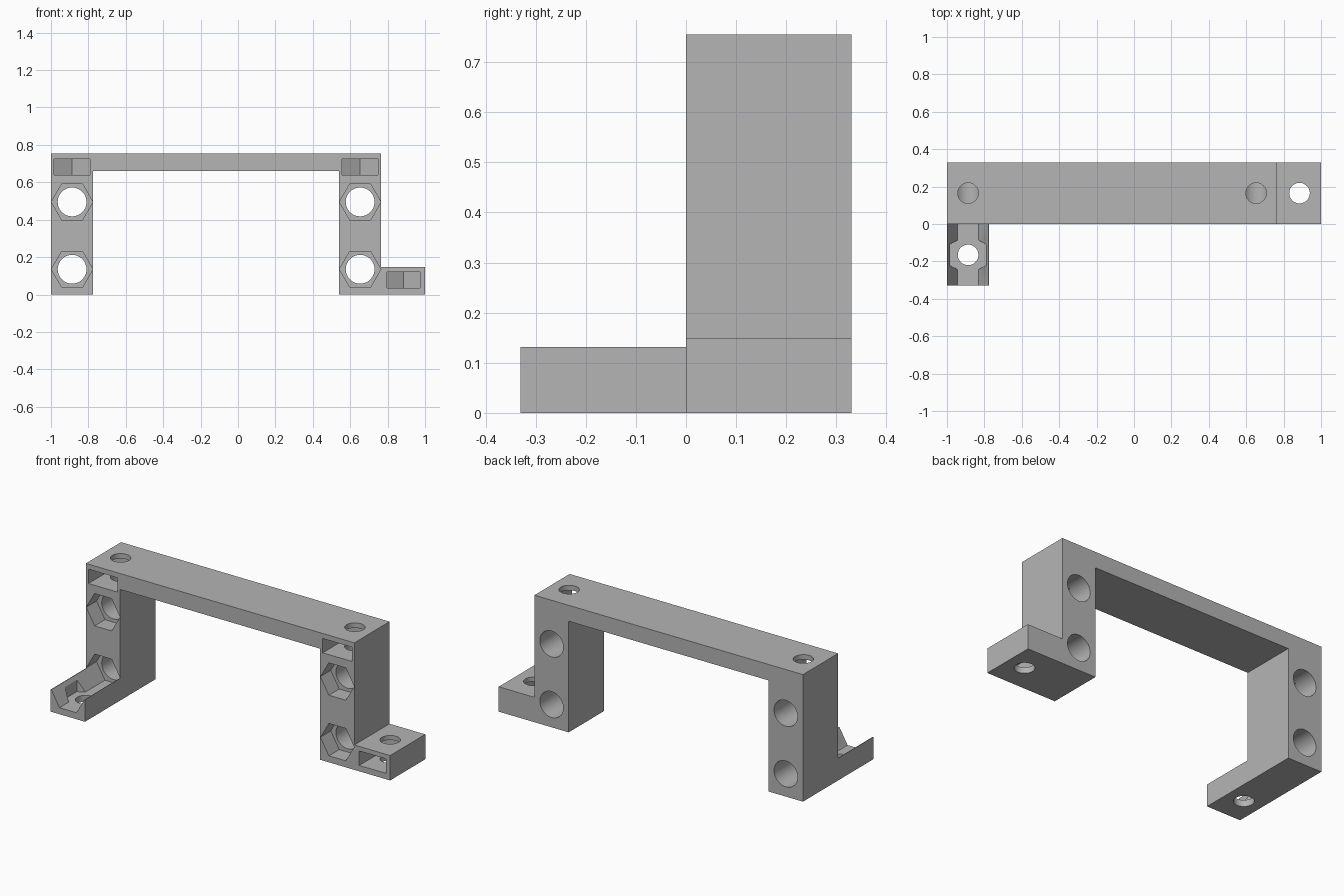
import bpy, bmesh, math
from mathutils import Vector

if "Cube" in bpy.data.objects:
    bpy.data.objects.remove(bpy.data.objects["Cube"], do_unlink=True)

grey = bpy.data.materials.new("plain_grey")
grey.use_nodes = True
colour = (0.46, 0.46, 0.46, 1)
grey.diffuse_color = colour
grey.node_tree.nodes["Principled BSDF"].inputs["Base Color"].default_value = colour

POST_L, POST_R, FOOT_R = -0.887, 0.653, 0.885   # centre lines
DEPTH, MID = 0.33, 0.165
LOW, HIGH = 0.135, 0.495                        # bolt heights
HEX, BOLT, PIN = 0.111, 0.077, 0.055            # radii


def prism(name, outline, axis, start, end):
    """Extrude a 2D outline along y (outline in x, z) or z (outline in x, y)."""
    bm = bmesh.new()
    place = (lambda a, b: (a, start, b)) if axis == "y" else (lambda a, b: (a, b, start))
    step = Vector((0, end - start, 0) if axis == "y" else (0, 0, end - start))
    face = bm.faces.new([bm.verts.new(place(a, b)) for a, b in outline])
    top = bmesh.ops.extrude_face_region(bm, geom=[face])["geom"]
    bmesh.ops.translate(bm, vec=step, verts=[g for g in top if isinstance(g, bmesh.types.BMVert)])
    bmesh.ops.recalc_face_normals(bm, faces=bm.faces)
    mesh = bpy.data.meshes.new(name)
    bm.to_mesh(mesh)
    bm.free()
    mesh.materials.append(grey)
    obj = bpy.data.objects.new(name, mesh)
    bpy.context.collection.objects.link(obj)
    return obj


def ring(a, b, radius, sides=48, turn=0.0):
    return [(a + radius * math.cos(turn + math.tau * i / sides),
             b + radius * math.sin(turn + math.tau * i / sides)) for i in range(sides)]


def combine(target, tool, operation="DIFFERENCE"):
    mod = target.modifiers.new("combine", "BOOLEAN")
    mod.operation, mod.solver, mod.object = operation, "EXACT", tool
    bpy.context.view_layer.objects.active = target
    bpy.ops.object.modifier_apply(modifier=mod.name)
    bpy.data.objects.remove(tool, do_unlink=True)


def nut_slot(x, half, z0, z1):
    """Slot open to the front whose inner end is half a hexagon."""
    slope = half / math.sqrt(3)
    outline = [(x - half, -0.1), (x + half, -0.1), (x + half, MID + slope),
               (x, MID + 2 * slope), (x - half, MID + slope)]
    combine(frame, prism("nut_slot", outline, "z", z0, z1))


# Arch with the side foot, then the forward foot
frame = prism("bracket_frame", [
    (-1, 0), (-0.775, 0), (-0.775, 0.66), (0.54, 0.66), (0.54, 0), (1, 0),
    (1, 0.148), (0.765, 0.148), (0.765, 0.755), (-1, 0.755)], "y", 0, DEPTH)
foot = prism("front_foot", [(-1, 0), (-0.775, 0), (-0.775, 0.132), (-1, 0.132)], "y", -DEPTH, 0.1)
combine(frame, foot, "UNION")

# Bolt holes with hexagonal recesses; the low left recess runs along the foot
for x in (POST_L, POST_R):
    for z in (LOW, HIGH):
        combine(frame, prism("hex_recess", ring(x, z, HEX, 6), "y", -0.5, 0.097))
        combine(frame, prism("bolt_hole", ring(x, z, BOLT), "y", 0.05, 0.5))

# Nut slots and vertical holes in the top corners
for x in (POST_L, POST_R):
    nut_slot(x, 0.096, 0.64, 0.725)
    combine(frame, prism("top_hole", ring(x, MID, PIN), "z", HIGH, 0.9))

# Side foot slot and hole
nut_slot(FOOT_R, 0.088, 0.035, 0.121)
combine(frame, prism("side_foot_hole", ring(FOOT_R, MID, PIN), "z", -0.1, 0.3))

# Front foot nut pocket and hole
floor = LOW - HEX * math.sqrt(3) / 2
combine(frame, prism("foot_pocket", ring(POST_L, -MID, HEX, 6, math.pi / 6), "z", floor, 0.3))
combine(frame, prism("front_foot_hole", ring(POST_L, -MID, PIN), "z", -0.1, 0.3))

# Smooth bores, crisp edges
bpy.ops.object.select_all(action="DESELECT")
frame.select_set(True)
bpy.context.view_layer.objects.active = frame
bpy.ops.object.shade_smooth_by_angle(angle=math.radians(30))
